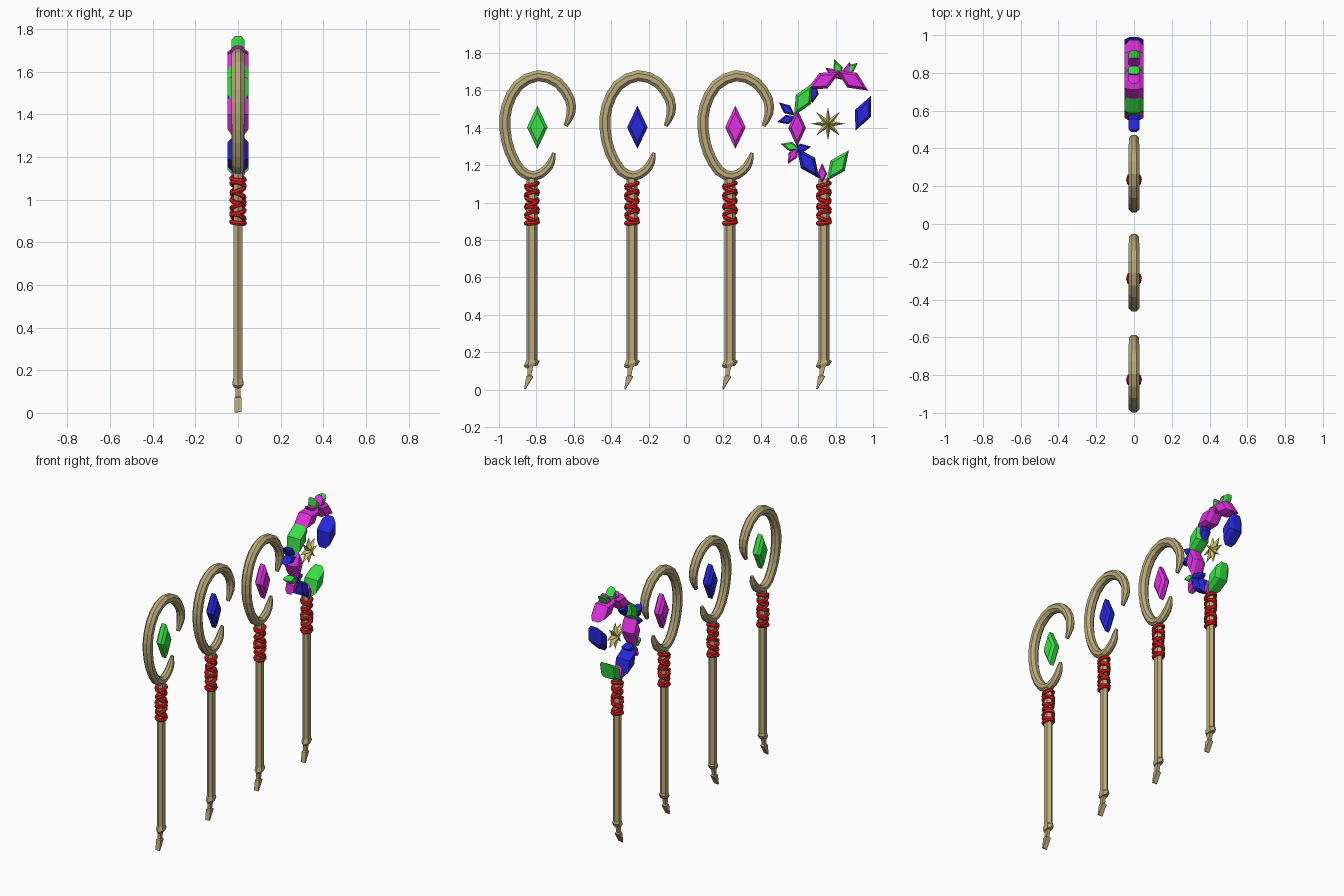
import bpy, bmesh, math
from mathutils import Vector, Matrix

if "Cube" in bpy.data.objects:
    bpy.data.objects.remove(bpy.data.objects["Cube"])


def material(name, rgb):
    m = bpy.data.materials.new(name)
    m.diffuse_color = (*rgb, 1)
    m.use_nodes = True
    m.node_tree.nodes["Principled BSDF"].inputs["Base Color"].default_value = m.diffuse_color
    return m


WOOD = material("wood", (0.50, 0.41, 0.20))
RED = material("red_cord", (0.75, 0.01, 0.01))
GREEN = material("green_gem", (0.04, 0.75, 0.06))
BLUE = material("blue_gem", (0.02, 0.02, 0.72))
PINK = material("pink_gem", (0.75, 0.03, 0.75))
GOLD = material("gold", (0.75, 0.68, 0.18))


def finish(bm, name, mat):
    bmesh.ops.recalc_face_normals(bm, faces=bm.faces)
    me = bpy.data.meshes.new(name)
    bm.to_mesh(me)
    bm.free()
    me.materials.append(mat)
    ob = bpy.data.objects.new(name, me)
    bpy.context.collection.objects.link(ob)
    return ob


def loft(bm, rings, close=False):
    """Skin a list of equal-length point rings; cap the ends unless closed."""
    vs = [[bm.verts.new(p) for p in r] for r in rings]
    n = len(vs[0])
    pairs = list(zip(vs, vs[1:])) + ([(vs[-1], vs[0])] if close else [])
    for a, b in pairs:
        for i in range(n):
            j = (i + 1) % n
            bm.faces.new((a[i], a[j], b[j], b[i]))
    if not close:
        bm.faces.new(vs[0])
        bm.faces.new(vs[-1])


def catmull(a, b, c, d, t):
    return 0.5 * (2*b + (c - a)*t + (2*a - 5*b + 4*c - d)*t*t + (3*b - a - 3*c + d)*t**3)


# Crook centre line: y offset from shaft, z, radius
CROOK = [(.118, 1.267, .010), (.104, 1.219, .022), (.072, 1.173, .026), (.011, 1.142, .028),
         (-.059, 1.171, .030), (-.118, 1.273, .031), (-.144, 1.396, .032), (-.134, 1.513, .032),
         (-.075, 1.626, .032), (.032, 1.679, .032), (.139, 1.642, .031), (.203, 1.551, .029),
         (.208, 1.476, .025), (.180, 1.410, .012)]


def crook(y0):
    p = [Vector(q) for q in CROOK]
    p = [p[0]] + p + [p[-1]]
    path = [catmull(*p[i:i + 4], t) for i in range(len(p) - 3) for t in (0, .5)] + [p[-1]]
    rings = []
    for i, q in enumerate(path):
        d = path[min(i + 1, len(path) - 1)] - path[max(i - 1, 0)]
        d.z = 0
        d.normalize()
        ring = []
        for k in range(8):
            a = math.tau * (k + .5) / 8
            c, s = math.cos(a) * q.z, math.sin(a) * q.z
            ring.append((s, y0 + q.x - d.y * c, q.y + d.x * c))
        rings.append(ring)
    bm = bmesh.new()
    loft(bm, rings)
    finish(bm, "crook", WOOD)


def shaft(y0):
    # Hexagonal pole with a slanted flared collar, then a barbed splinter below
    def hexa(z, ry, rx, slope=0):
        out = []
        for k in range(6):
            a = math.tau * k / 6
            y = ry * math.cos(a)
            out.append((rx * math.sin(a), y0 + y, z + slope * y))
        return out
    bm = bmesh.new()
    loft(bm, [hexa(.122, .030, .022, .25), hexa(.140, .043, .029, .33),
              hexa(.160, .029, .025), hexa(1.13, .029, .025)])
    finish(bm, "shaft", WOOD)
    bm = bmesh.new()
    rings = []
    for ya, yb, z, h in ((-.026, .010, .14, .011), (-.023, -.004, .078, .011),
                         (-.030, .006, .072, .016), (-.041, -.034, .005, .016)):
        rings.append([(-h, y0 + ya, z), (h, y0 + ya, z), (h, y0 + yb, z), (-h, y0 + yb, z - .004)])
    loft(bm, rings)
    finish(bm, "splinter_tip", WOOD)


def cord(y0):
    # Stack of tilted cord loops
    bm = bmesh.new()
    tilts = [(.1, .1), (-.35, .3), (.3, -.25), (-.2, -.3), (.4, .2), (-.3, .35), (.2, -.35), (-.35, .2), (.25, .1)]
    for i, (tx, ty) in enumerate(tilts):
        m = (Matrix.Translation((0, y0, .893 + i * .0255))
             @ Matrix.Rotation(tx, 4, 'X') @ Matrix.Rotation(ty, 4, 'Y'))
        rings = []
        for k in range(12):
            a = math.tau * k / 12
            rings.append([m @ Vector(((.031 + .011 * math.cos(b)) * math.cos(a),
                                      (.033 + .011 * math.cos(b)) * math.sin(a),
                                      .012 * math.sin(b)))
                          for b in (math.tau * j / 6 for j in range(6))])
        loft(bm, rings, close=True)
    finish(bm, "cord_wrap", RED)


def gem(y, z, half_len, half_wid, depth, mat, tilt=0, name="gem"):
    # Diamond plate with bevelled faces; tilt leans the top towards +y
    t = math.radians(tilt)
    c, s = math.cos(t), math.sin(t)

    def ring(x, f):
        return [(x, y + u * f * c + v * f * s, z - u * f * s + v * f * c)
                for u, v in ((half_wid, 0), (0, half_len), (-half_wid, 0), (0, -half_len))]
    bm = bmesh.new()
    loft(bm, [ring(-depth, .68), ring(-depth * .5, 1), ring(depth * .5, 1), ring(depth, .68)])
    finish(bm, name, mat)


def star(y, z):
    # Eight-pointed star with a raised centre on both sides
    bm = bmesh.new()
    rim = []
    for k in range(16):
        r = .032 if k % 2 else .09
        a = math.tau * k / 16
        rim.append(bm.verts.new((0, y + r * math.sin(a), z + r * math.cos(a))))
    for x in (-.03, .03):
        tip = bm.verts.new((x, y, z))
        for k in range(16):
            bm.faces.new((tip, rim[k], rim[(k + 1) % 16]))
    finish(bm, "star", GOLD)


# Three crook staffs with a floating gem
for y0, mat in ((-.824, GREEN), (-.289, BLUE), (.235, PINK)):
    shaft(y0)
    crook(y0)
    cord(y0)
    gem(y0 + .029, 1.403, .116, .055, .03, mat, name="floating_gem")

# Fourth staff: a crook made of gems around a star
shaft(.737)
cord(.737)
star(.759, 1.422)
for y, z, tilt, mat in ((.811, 1.198, 36, GREEN), (.652, 1.212, -36, BLUE), (.594, 1.400, 0, PINK),
                        (.628, 1.552, 30, GREEN), (.735, 1.652, 62, PINK), (.888, 1.655, -57, PINK),
                        (.947, 1.478, 24, BLUE)):
    gem(y, z, .102, .047, .05, mat, tilt, "large_gem")
for y, z, tilt, mat in ((.812, 1.715, -20, GREEN), (.790, 1.690, -55, PINK), (.862, 1.700, 15, PINK),
                        (.875, 1.712, 50, GREEN), (.540, 1.500, -50, BLUE), (.540, 1.445, -105, BLUE),
                        (.684, 1.585, 10, BLUE), (.560, 1.300, -75, GREEN), (.572, 1.255, 30, PINK),
                        (.615, 1.290, 80, BLUE), (.728, 1.155, 0, PINK)):
    gem(y, z, .056, .026, .03, mat, tilt, "small_gem")
